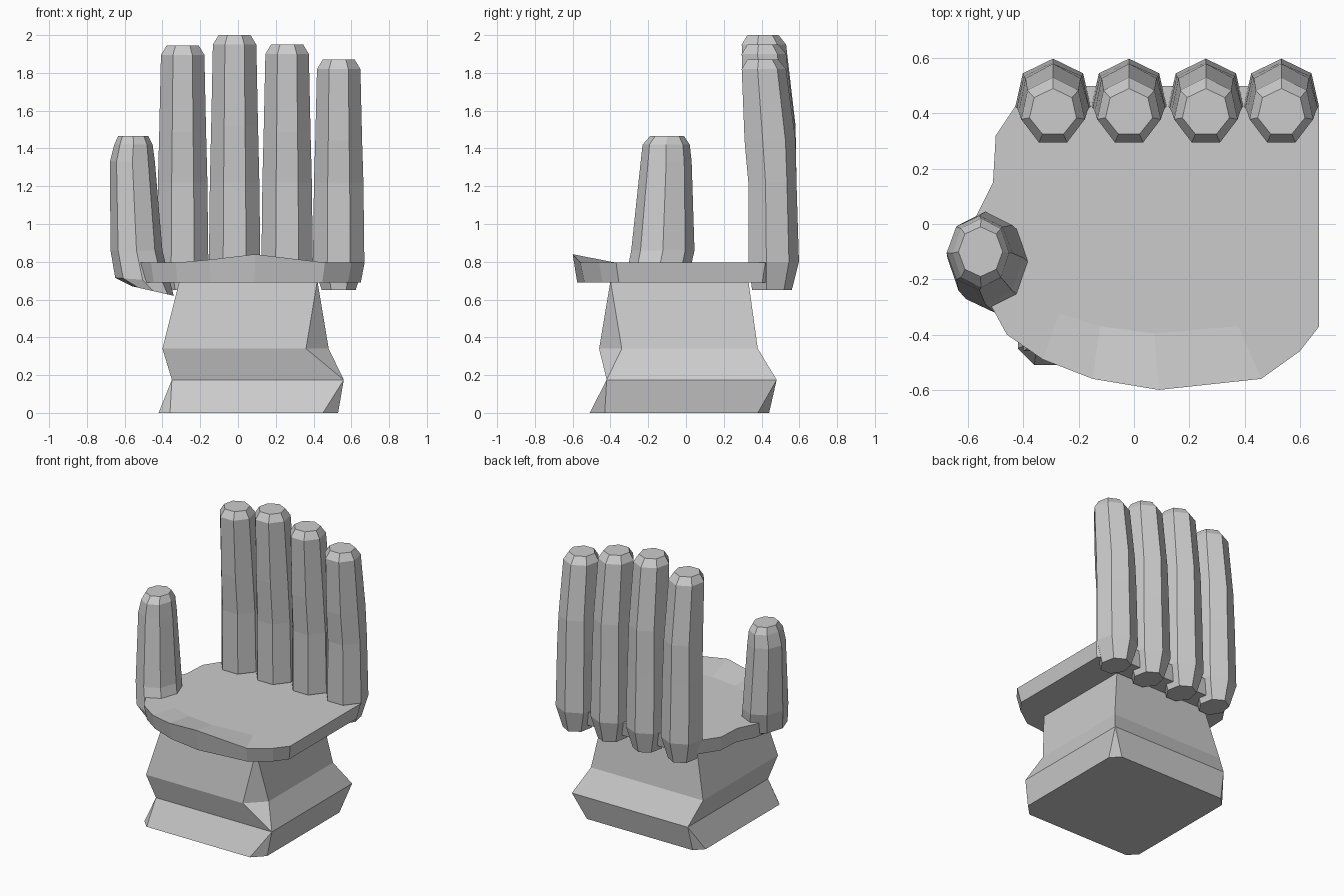
import bpy, bmesh
from math import sin, cos, pi

cube = bpy.data.objects.get("Cube")
if cube:
    bpy.data.objects.remove(cube, do_unlink=True)

grey = bpy.data.materials.new("light grey")
grey.use_nodes = True
grey.diffuse_color = (0.6, 0.6, 0.6, 1)
grey.node_tree.nodes["Principled BSDF"].inputs["Base Color"].default_value = (0.6, 0.6, 0.6, 1)


def loft(name, rings):
    """Join rings of equal point count, bottom to top, and cap both ends."""
    bm = bmesh.new()
    loops = [[bm.verts.new(p) for p in ring] for ring in rings]
    for low, high in zip(loops, loops[1:]):
        for i in range(len(low)):
            j = (i + 1) % len(low)
            bm.faces.new((low[i], low[j], high[j], high[i]))
    bm.faces.new(loops[0][::-1])
    bm.faces.new(loops[-1])
    bmesh.ops.remove_doubles(bm, verts=bm.verts, dist=0.0005)
    bmesh.ops.recalc_face_normals(bm, faces=bm.faces)
    mesh = bpy.data.meshes.new(name)
    bm.to_mesh(mesh)
    bm.free()
    mesh.materials.append(grey)
    obj = bpy.data.objects.new(name, mesh)
    bpy.context.collection.objects.link(obj)
    return obj


def polygon(x0, x1, y0, y1, z, sides, tilt=0.0):
    """Regular polygon with a vertex at the back, stretched to the bounds."""
    pts = [(cos(pi / 2 + 2 * pi * i / sides), sin(pi / 2 + 2 * pi * i / sides)) for i in range(sides)]
    wide = max(p[0] for p in pts)
    low = min(p[1] for p in pts)
    out = []
    for px, py in pts:
        u, v = (px / wide + 1) / 2, (py - low) / (1 - low)
        out.append((x0 + u * (x1 - x0), y0 + v * (y1 - y0), z + tilt * (u - 0.5)))
    return out


def box_ring(x0, x1, y0, y1, z, front_cut, cut):
    """Rectangle with cut corners; the front left corner has its own cut."""
    f, c = front_cut, cut
    return [(x0 + c, y0, z), (x1 - f, y0, z), (x1, y0 + f, z), (x1, y1 - c, z),
            (x1 - c, y1, z), (x0 + c, y1, z), (x0, y1 - c, z), (x0, y0 + c, z)]


# Wrist pedestal: flared foot and waisted column
loft("wrist_base", [
    box_ring(-0.42, 0.53, -0.51, 0.44, 0.0, 0.08, 0.06),
    box_ring(-0.35, 0.56, -0.42, 0.48, 0.175, 0, 0),
    box_ring(-0.40, 0.48, -0.46, 0.38, 0.34, 0.12, 0),
    box_ring(-0.31, 0.42, -0.40, 0.33, 0.70, 0, 0)])

# Palm seat: slab with a raised front lip
outline = [(-0.38, 0.50), (-0.50, 0.32), (-0.51, 0.15), (-0.57, 0.03), (-0.60, -0.12),
           (-0.52, -0.29), (-0.46, -0.40), (-0.33, -0.49), (-0.15, -0.56), (0.09, -0.60),
           (0.46, -0.56), (0.60, -0.46), (0.67, -0.37), (0.67, 0.42), (0.60, 0.50)]


def lip(x, y):
    return 0.84 - 0.12 * abs(x - 0.09) if y < -0.5 else 0.795


loft("palm_seat", [
    [(x * 0.97, y * 0.96, 0.69) for x, y in outline],
    [(x, y, max(lip(x, y), 0.795)) for x, y in outline],
    [(x * 0.82, y * 0.66, 0.795) for x, y in outline]])

# Four fingers forming the backrest: centre x and height
for name, x, top in (("index_finger", -0.293, 1.945), ("middle_finger", -0.018, 2.0),
                     ("ring_finger", 0.26, 1.95), ("little_finger", 0.533, 1.87)):
    def section(half, y0, y1, z):
        return polygon(x - half, x + half, y0, y1, z, 7)
    loft(name, [
        section(0.09, 0.35, 0.56, 0.65),
        section(0.136, 0.33, 0.598, 0.80),
        section(0.131, 0.33, 0.585, 1.22),
        section(0.124, 0.31, 0.58, 0.80 + 0.60 * (top - 0.80)),
        section(0.115, 0.295, 0.53, top - 0.05),
        section(0.085, 0.325, 0.49, top)])

# Thumb armrest
loft("thumb", [
    polygon(-0.56, -0.34, -0.33, -0.06, 0.645, 8, -0.05),
    polygon(-0.65, -0.36, -0.32, 0.01, 0.705, 8, -0.02),
    polygon(-0.675, -0.40, -0.29, 0.045, 0.86, 8),
    polygon(-0.678, -0.44, -0.24, 0.03, 1.33, 8),
    polygon(-0.655, -0.452, -0.23, 0.02, 1.42, 8),
    polygon(-0.635, -0.475, -0.19, -0.01, 1.465, 8)])
